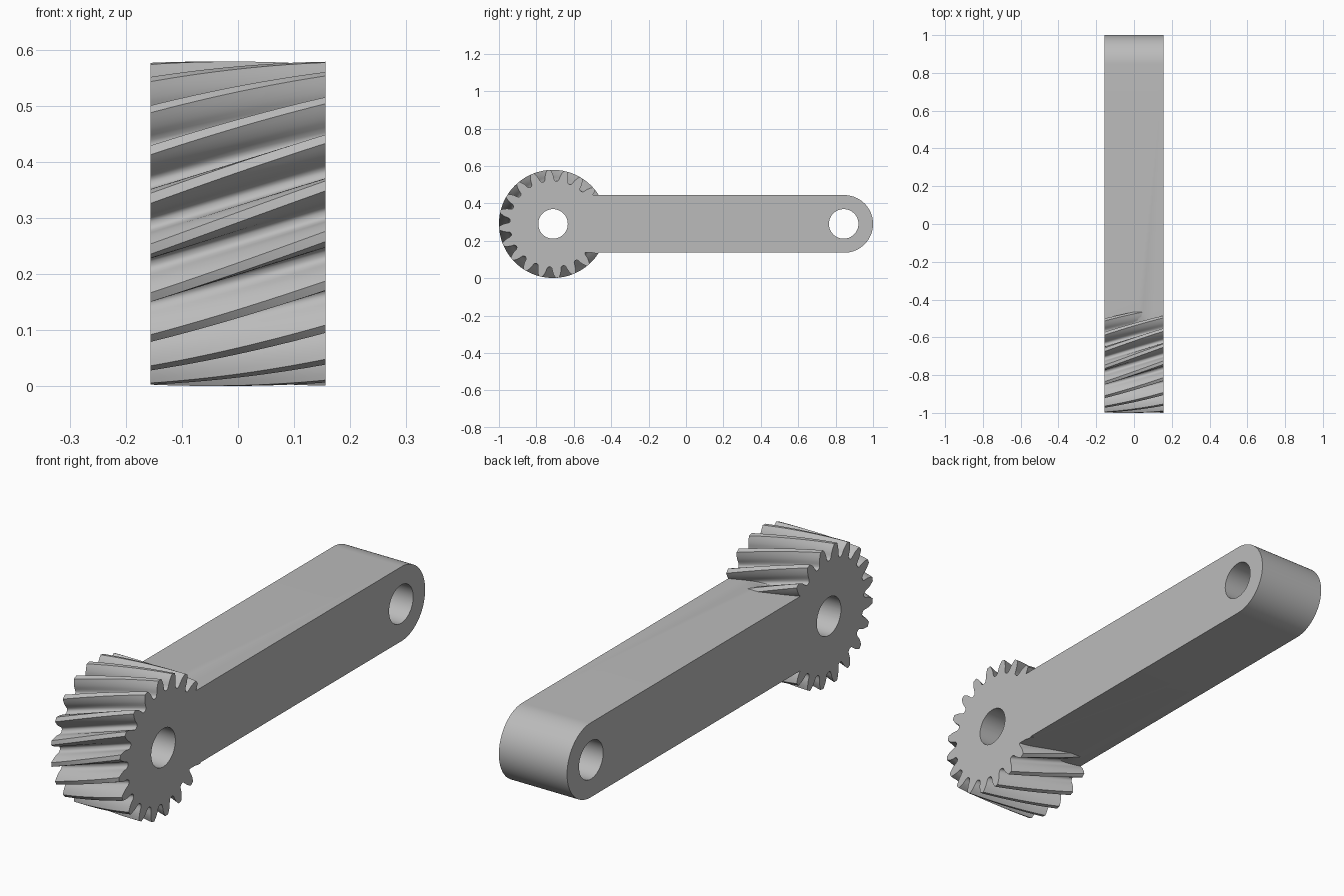
import bpy
import bmesh
from math import sin, cos, tan, acos, radians, pi

cube = bpy.data.objects.get("Cube")
if cube:
    bpy.data.objects.remove(cube, do_unlink=True)

HALF_W = 0.156
AXIS_Z = 0.29
GEAR_Y, END_Y = -0.711, 0.846
TIP_R, ARM_R, HOLE_R = 0.289, 0.154, 0.079
TEETH, TWIST, STEPS = 20, radians(22.5), 16

steel = bpy.data.materials.new("plain grey")
steel.use_nodes = True
grey = (0.5, 0.5, 0.5, 1)
steel.diffuse_color = grey
steel.node_tree.nodes["Principled BSDF"].inputs["Base Color"].default_value = grey


def loft(name, rings):
    """Solid through equal rings of points, capped at both ends."""
    bm = bmesh.new()
    loops = [[bm.verts.new(p) for p in ring] for ring in rings]
    n = len(loops[0])
    for a, b in zip(loops, loops[1:]):
        for i in range(n):
            j = (i + 1) % n
            bm.faces.new((a[i], a[j], b[j], b[i]))
    bm.faces.new(loops[0])
    bm.faces.new(loops[-1])
    bmesh.ops.recalc_face_normals(bm, faces=bm.faces)
    mesh = bpy.data.meshes.new(name)
    bm.to_mesh(mesh)
    bm.free()
    mesh.materials.append(steel)
    obj = bpy.data.objects.new(name, mesh)
    bpy.context.collection.objects.link(obj)
    return obj


def prism(name, outline, half):
    return loft(name, [[(x, y, z) for y, z in outline] for x in (-half, half)])


def arc(cy, r, start, end, n):
    return [(cy + r * cos(start + (end - start) * i / n),
             AXIS_Z + r * sin(start + (end - start) * i / n)) for i in range(n + 1)]


# Involute tooth flank, from the root fillet out to the tip
module = 2 * TIP_R / (TEETH + 2)
pitch_r = module * TEETH / 2
root_r = TIP_R - 2.25 * module
base_r = pitch_r * cos(radians(20))


def involute(a):
    return tan(a) - a


def half_tooth(r):
    return pi / 2 / TEETH + involute(radians(20)) - involute(acos(base_r / r))


flank = [(root_r, radians(8.1)), (root_r + 0.002, radians(7)), (root_r + 0.007, radians(6))]
for i in range(6):
    r = base_r + (TIP_R - base_r) * i / 5
    flank.append((r, half_tooth(r)))
tooth = [(r, -a) for r, a in flank] + [(TIP_R, 0)] + [(r, a) for r, a in reversed(flank)]

# Helical gear: the tooth outline turns steadily across the width
rings = []
for s in range(STEPS + 1):
    t = s / STEPS
    ring = []
    for k in range(TEETH):
        turn = 2 * pi * (k + 0.5) / TEETH + TWIST * t
        ring += [((2 * t - 1) * HALF_W, GEAR_Y - r * cos(turn + a), AXIS_Z + r * sin(turn + a))
                 for r, a in tooth]
    rings.append(ring)
gear = loft("helical_gear", rings)

# Arm with rounded ends, flush with the gear
outline = arc(END_Y, ARM_R, -pi / 2, pi / 2, 40) + arc(GEAR_Y, ARM_R, pi / 2, 3 * pi / 2, 24)
arm = prism("gear_lever", outline, HALF_W)

# Pivot holes
cutters = [prism("hole_cutter", arc(y, HOLE_R, 0, 2 * pi, 48)[:-1], HALF_W * 2)
           for y in (GEAR_Y, END_Y - 0.003)]

bpy.ops.object.select_all(action="DESELECT")
bpy.context.view_layer.objects.active = arm
arm.select_set(True)
for other, operation in [(gear, "UNION")] + [(c, "DIFFERENCE") for c in cutters]:
    mod = arm.modifiers.new("combine", "BOOLEAN")
    mod.object = other
    mod.operation = operation
    mod.solver = "EXACT"
    bpy.ops.object.modifier_apply(modifier=mod.name)
    bpy.data.objects.remove(other, do_unlink=True)

bpy.ops.object.shade_smooth_by_angle(angle=radians(30))
